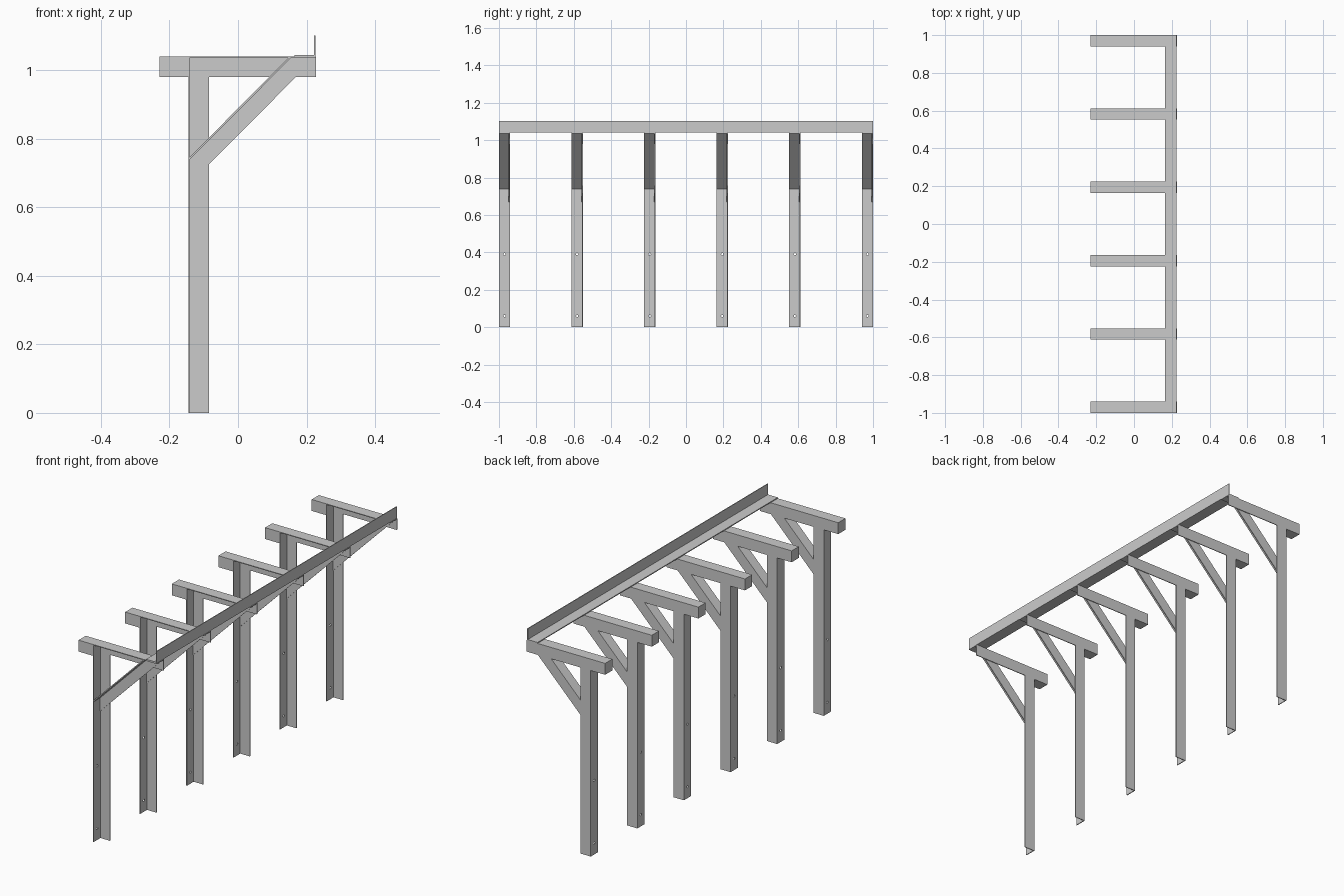
import bpy, bmesh
from mathutils import Vector

if "Cube" in bpy.data.objects:
    bpy.data.objects.remove(bpy.data.objects["Cube"])

T = 0.004          # steel thickness
W = 0.06           # angle flange width
N = 6


def prism(name, pts, extrude):
    """Extrude a flat 3D outline along a vector."""
    bm = bmesh.new()
    f = bm.faces.new([bm.verts.new(p) for p in pts])
    r = bmesh.ops.extrude_face_region(bm, geom=[f])
    bmesh.ops.translate(bm, vec=Vector(extrude),
                        verts=[v for v in r["geom"] if isinstance(v, bmesh.types.BMVert)])
    bmesh.ops.recalc_face_normals(bm, faces=bm.faces)
    me = bpy.data.meshes.new(name)
    bm.to_mesh(me)
    bm.free()
    ob = bpy.data.objects.new(name, me)
    bpy.context.collection.objects.link(ob)
    return ob


def box(name, x0, x1, y0, y1, z0, z1):
    return prism(name, [(x0, y0, z0), (x1, y0, z0), (x1, y1, z0), (x0, y1, z0)],
                 (0, 0, z1 - z0))


def hole_cutter(y):
    bm = bmesh.new()
    for z in (0.06, 0.39, 0.72):
        r = bmesh.ops.create_cone(bm, cap_ends=True, segments=12, radius1=0.006,
                                  radius2=0.006, depth=0.03)
        for v in r["verts"]:
            a, b, c = v.co
            v.co = (c - 0.143, b + y, a + z)
    bmesh.ops.recalc_face_normals(bm, faces=bm.faces)
    me = bpy.data.meshes.new("hole_cutter")
    bm.to_mesh(me)
    bm.free()
    ob = bpy.data.objects.new("hole_cutter", me)
    bpy.context.collection.objects.link(ob)
    ob.hide_render = True
    ob.hide_set(True)
    return ob


XP = -0.145        # outer face of the posts
for i in range(N):
    y0 = -1 + i * (2 - W) / (N - 1)
    y1 = y0 + W

    # upright angle post with bolt holes
    post = prism(f"post_{i}", [(XP, y0, 0), (XP + T, y0, 0), (XP + T, y1 - T, 0),
                               (XP + W, y1 - T, 0), (XP + W, y1, 0), (XP, y1, 0)],
                 (0, 0, 0.98))
    mod = post.modifiers.new("holes", 'BOOLEAN')
    mod.object = hole_cutter(y0 + W / 2)
    mod.operation = 'DIFFERENCE'

    # closed stub behind the post
    box(f"arm_stub_{i}", -0.229, XP + T, y0, y1, 0.98, 1.04)

    # horizontal angle arm
    prism(f"arm_{i}", [(XP + T, y0, 1.04), (XP + T, y1, 1.04), (XP + T, y1, 0.98),
                       (XP + T, y1 - T, 0.98), (XP + T, y1 - T, 1.04 - T),
                       (XP + T, y0, 1.04 - T)], (0.228 - XP - T, 0, 0))

    # diagonal brace: side web and upper flange
    top = 1.04 - T
    prism(f"brace_web_{i}", [(XP + T, y1 - 2 * T, 0.669), (0.224, y1 - 2 * T, top),
                             (0.146, y1 - 2 * T, top), (XP + T, y1 - 2 * T, 0.747)],
          (0, T, 0))
    prism(f"brace_flange_{i}", [(XP + T, y0, 0.739), (0.154, y0, top),
                                (0.146, y0, top), (XP + T, y0, 0.747)],
          (0, W - 2 * T, 0))

# long angle rail across the arm ends
prism("edge_rail", [(0.165, -1, 1.04), (0.226, -1, 1.04), (0.226, -1, 1.102),
                    (0.222, -1, 1.102), (0.222, -1, 1.045), (0.165, -1, 1.045)],
      (0, 2, 0))
